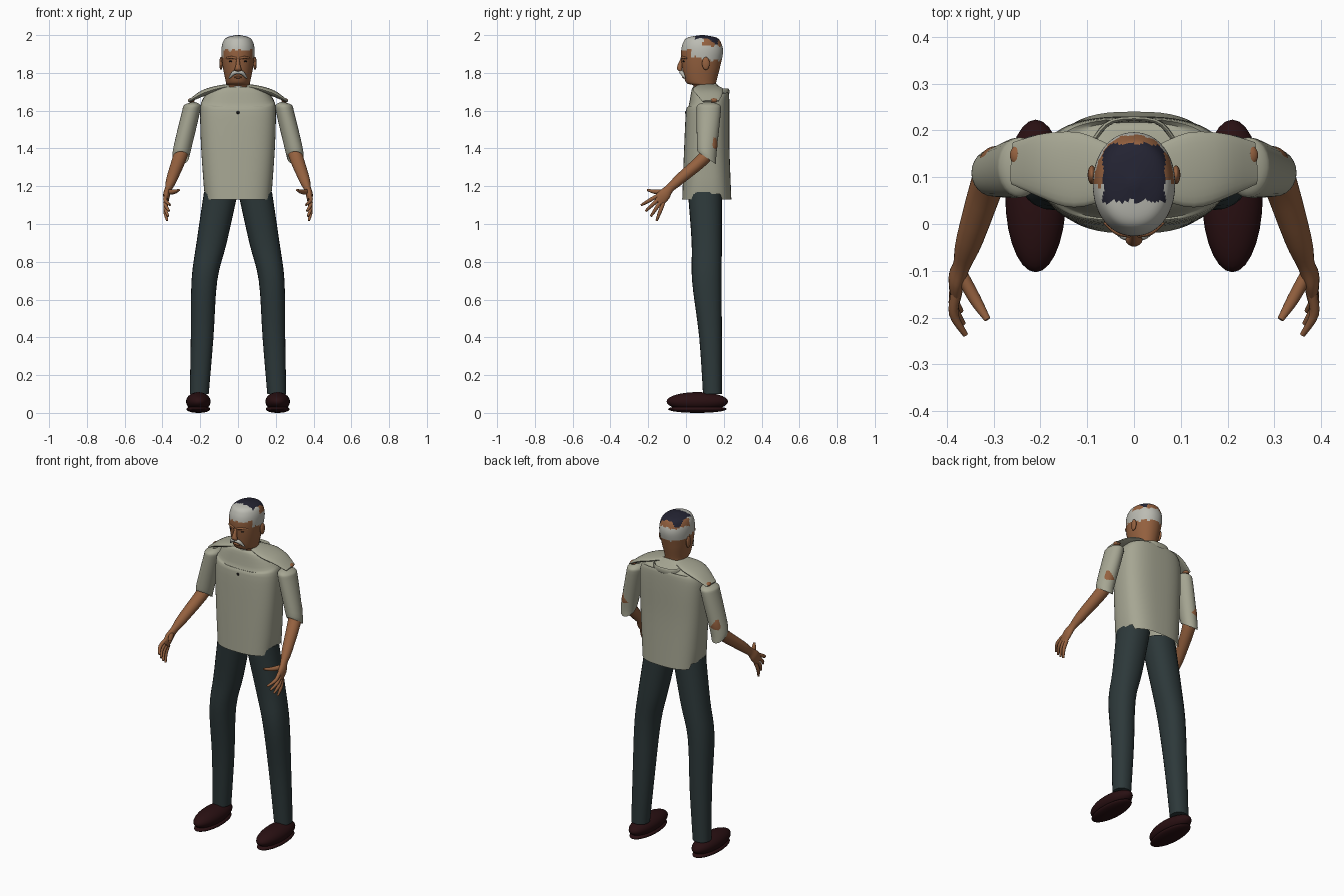
import bpy, bmesh
from math import sin, cos, pi, radians
from mathutils import Vector

cube = bpy.data.objects.get("Cube")
if cube:
    bpy.data.objects.remove(cube, do_unlink=True)


def material(name, red, green, blue):
    colour = (red, green, blue, 1)
    mat = bpy.data.materials.new(name)
    mat.use_nodes = True
    mat.diffuse_color = colour
    shader = mat.node_tree.nodes["Principled BSDF"]
    shader.inputs["Base Color"].default_value = colour
    shader.inputs["Roughness"].default_value = .8
    return mat


SHIRT = material("shirt_cloth", .38, .38, .29)
SKIN = material("skin", .3, .12, .05)
TROUSER = material("trouser_cloth", .026, .04, .042)
SHOE = material("shoe_leather", .022, .005, .006)
DARK = material("dark_hair", .017, .017, .032)
GREY = material("grey_hair", .5, .5, .45)
BLACK = material("black", .008, .007, .007)


def finish(name, bm, mats, mirror):
    """Turn the bmesh into a smooth shaded object, mirrored across x if asked."""
    bmesh.ops.recalc_face_normals(bm, faces=bm.faces)
    mesh = bpy.data.meshes.new(name)
    bm.to_mesh(mesh)
    bm.free()
    for mat in mats:
        mesh.materials.append(mat)
    part = bpy.data.objects.new(name, mesh)
    bpy.context.collection.objects.link(part)
    bpy.ops.object.select_all(action="DESELECT")
    part.select_set(True)
    bpy.context.view_layer.objects.active = part
    bpy.ops.object.shade_smooth_by_angle(angle=radians(45))
    if mirror:
        modifier = part.modifiers.new("other_side", "MIRROR")
        modifier.use_mirror_merge = False
    return part


def smooth_keys(keys, sub):
    """Interpolate every number in the keys along a smooth curve."""
    padded = [keys[0]] + keys + [keys[-1]]
    out = []
    for before, start, end, after in zip(padded, padded[1:], padded[2:], padded[3:]):
        for step in range(sub):
            t = step / sub
            ease = t * t * (3 - 2 * t)
            leave, arrive = t * (1 - t) ** 2 / 2, t * t * (t - 1) / 2
            out.append([b + (c - b) * ease + (c - a) * leave + (d - b) * arrive
                        for a, b, c, d in zip(before, start, end, after)])
    return out + [keys[-1]]


def signed_power(value, exponent):
    return abs(value) ** exponent * (1 if value > 0 else -1)


def sweep(name, keys, mats, ref=None, seg=24, sub=4, power=2, open_end=False,
          mirror=False, rule=None):
    """Keys hold x, y, z, half width, half depth and tilt. Rings lie flat unless ref is given."""
    keys = smooth_keys([tuple(k) + (0,) * (6 - len(k)) for k in keys], sub)
    bm = bmesh.new()
    rings = []
    for i, (x, y, z, width, depth, tilt) in enumerate(keys):
        across, along = Vector((1, 0, 0)), Vector((0, 1, 0))
        if ref:
            ahead, behind = keys[min(i + 1, len(keys) - 1)], keys[max(i - 1, 0)]
            tangent = (Vector(ahead[:3]) - Vector(behind[:3])).normalized()
            across = Vector(ref)
            across = (across - tangent * across.dot(tangent)).normalized()
            along = tangent.cross(across)
        ring = []
        for k in range(seg):
            angle = 2 * pi * k / seg
            pos = Vector((x, y, z + tilt * sin(angle)))
            pos += across * width * signed_power(cos(angle), 2 / power)
            pos += along * depth * signed_power(sin(angle), 2 / power)
            ring.append(bm.verts.new(pos))
        rings.append(ring)
    for low, high in zip(rings, rings[1:]):
        for k in range(seg):
            bm.faces.new((low[k - 1], low[k], high[k], high[k - 1]))
    if not open_end:
        bm.faces.new(rings[0])
        bm.faces.new(rings[-1])
    if rule:
        for face in bm.faces:
            face.material_index = rule(*face.calc_center_median())
    return finish(name, bm, mats, mirror)


def ball(name, loc, size, mat, mirror=False):
    bm = bmesh.new()
    bmesh.ops.create_uvsphere(bm, u_segments=28, v_segments=16, radius=1)
    bmesh.ops.scale(bm, vec=size, verts=bm.verts)
    bmesh.ops.translate(bm, vec=loc, verts=bm.verts)
    return finish(name, bm, [mat], mirror)


# Shoes: rounded uppers on flatter soles
ball("shoe_uppers", (.21, .06, .06), (.065, .163, .05), SHOE, mirror=True)
ball("shoe_soles", (.21, .06, .02), (.063, .155, .02), SHOE, mirror=True)

# Trousers
sweep("trouser_legs", [
    (.205, .14, .1, .05, .05), (.19, .13, .4, .06, .06), (.178, .11, .7, .068, .078),
    (.14, .11, .9, .08, .08), (.09, .1, 1.17, .09, .09)],
    [TROUSER], power=2.2, mirror=True)

# Shirt body, with a hollow behind the neck
shirt = sweep("shirt_body", [
    (0, .11, 1.13, .176, .13), (0, .11, 1.4, .195, .12), (0, .115, 1.6, .2, .115),
    (0, .12, 1.66, .186, .106, .035), (0, .12, 1.7, .15, .09, -.01),
    (0, .1, 1.735, .07, .06, .01)],
    [SHIRT], seg=56, power=2.7, open_end=True)
# Hem raised at the side slits
hem = min(vert.co.z for vert in shirt.data.vertices)
for vert in shirt.data.vertices:
    if vert.co.z < hem + .001 and abs(vert.co.x) > .16:
        vert.co.z += .03

# Shoulder flaps, sleeves and back collar
sweep("shoulder_flaps", [
    (.045, .11, 1.73, .055, .012), (.12, .115, 1.714, .08, .016),
    (.19, .125, 1.69, .07, .016), (.26, .13, 1.65, .045, .006)],
    [SHIRT], ref=(0, 1, 0), mirror=True)
sweep("sleeves", [
    (.235, .12, 1.645, .01, .02), (.242, .12, 1.63, .042, .058), (.25, .12, 1.59, .048, .064),
    (.295, .11, 1.4, .048, .052, -.02), (.303, .11, 1.35, .043, .05, -.034)],
    [SHIRT], open_end=True, mirror=True)
sweep("back_collar", [
    (side * x, y, 1.7, .017, .005)
    for side, x, y in ((1, .085, .18), (1, .045, .22), (-1, .045, .22), (-1, .085, .18))],
    [SHIRT], ref=(0, 0, 1), seg=12)
ball("shoulder_skin", (.247, .147, 1.654), (.018, .022, .012), SKIN, mirror=True)
ball("button", (0, 0, 1.59), (.008, .006, .008), BLACK)

# Arms running down into flat palms
sweep("arms", [
    (.28, .12, 1.5, .036, .036), (.3, .12, 1.38, .038, .036), (.35, -.03, 1.24, .029, .029),
    (.367, -.085, 1.19, .019, .023), (.378, -.115, 1.155, .018, .033),
    (.38, -.148, 1.118, .012, .033)],
    [SKIN], ref=(1, 0, 0), mirror=True)

# Fingers fan out from the edge of the palm, the index finger first
for i, name in enumerate(("index", "middle", "ring", "little")):
    angle = radians(30 + 13 * i)
    root = Vector((.38, -.15 + .01 * i, 1.15 - .013 * i))
    reach = Vector((0, -cos(angle), -sin(angle))) * .1
    bend = Vector((.005, 0, 0))
    tip = root + reach - bend * (4 - i)
    sweep(name + "_fingers", [
        (*root, .011, .01), (*(root + reach / 2 + bend), .01, .01), (*tip, .006, .006)],
        [SKIN], ref=(1, 0, 0), seg=12, mirror=True)
sweep("thumbs", [
    (.373, -.1, 1.17, .014, .016), (.34, -.16, 1.17, .013, .012), (.313, -.204, 1.18, .007, .006)],
    [SKIN], ref=(1, 0, 0), seg=12, mirror=True)


# Head and neck, with ragged hair patches chosen by position
def hair_patch(x, y, z):
    jag = .004 * sin(x * 190) + .003 * sin(y * 150)
    if z > 1.95 and abs(x) < .066 + jag / 2 and .05 < y + jag < .172:
        return 1
    temple = 1.92 if y < .03 else 1.885
    if y < .085 + jag:
        return 2 if z > temple + jag else 0
    return 2 if 1.87 < z + jag < 1.945 else 0


sweep("head", [
    (0, .1, 1.66, .06, .06), (0, .1, 1.73, .06, .06), (0, .08, 1.75, .064, .08),
    (0, .08, 1.83, .08, .1), (0, .085, 1.91, .088, .111), (0, .085, 1.96, .081, .1),
    (0, .085, 1.987, .06, .076), (0, .085, 2, .01, .01)],
    [SKIN, DARK, GREY], seg=72, sub=8, power=2.1, rule=hair_patch)

# Face
sweep("nose", [
    (0, -.018, 1.878, .008, .008), (0, -.03, 1.845, .011, .013),
    (0, -.034, 1.82, .018, .014), (0, -.026, 1.808, .014, .008)], [SKIN], seg=16)
ball("ears", (.09, .105, 1.85), (.009, .02, .034), SKIN, mirror=True)
ball("eyes", (.034, -.01, 1.861), (.014, .008, .005), BLACK, mirror=True)
sweep("brows", [
    (.008, -.024, 1.877, .006, .005), (.035, -.017, 1.882, .007, .007),
    (.062, .004, 1.877, .005, .005)], [SKIN], ref=(0, 0, 1), seg=12, mirror=True)
sweep("moustache", [
    (0, -.026, 1.803, .008, .01), (.022, -.022, 1.8, .011, .011),
    (.047, -.005, 1.772, .004, .004)], [GREY], ref=(0, 0, 1), seg=12, mirror=True)
ball("lower_lip", (0, -.012, 1.777), (.022, .008, .006), SKIN)
ball("chest_hair", (0, .047, 1.715), (.026, .01, .025), GREY)
